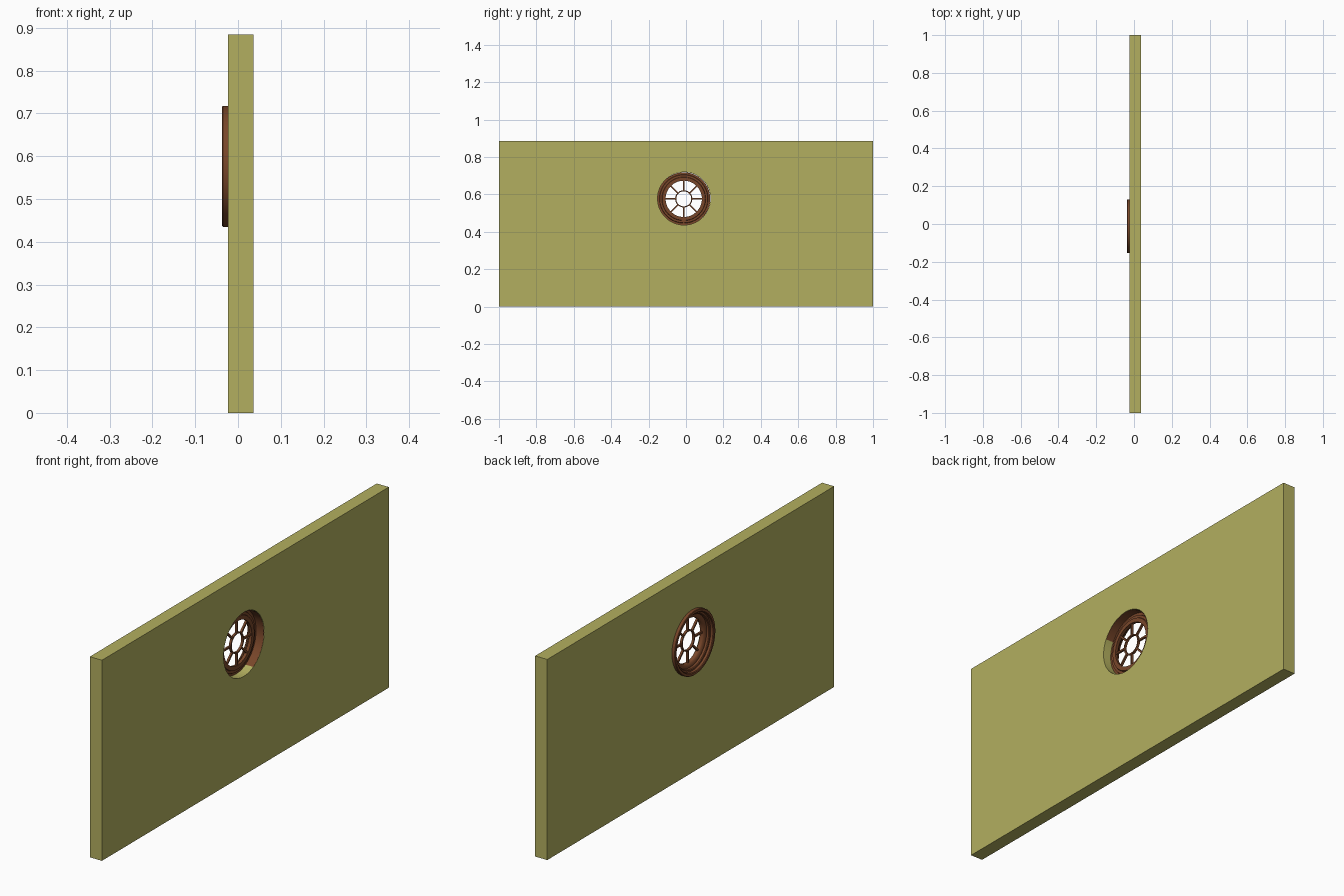
import bpy, bmesh, math
from mathutils import Matrix, Vector

if "Cube" in bpy.data.objects:
    bpy.data.objects.remove(bpy.data.objects["Cube"])

CY, CZ = -0.012, 0.576          # window centre
R = 0.1415                      # window outer radius


def material(name, rgb):
    m = bpy.data.materials.new(name)
    m.diffuse_color = (*rgb, 1)
    m.use_nodes = True
    m.node_tree.nodes["Principled BSDF"].inputs["Base Color"].default_value = m.diffuse_color
    return m


OLIVE = material("olive_plaster", (0.45, 0.43, 0.115))
BROWN = material("brown_wood", (0.19, 0.062, 0.023))


def make_object(name, bm, mat, smooth=False):
    bmesh.ops.recalc_face_normals(bm, faces=bm.faces)
    me = bpy.data.meshes.new(name)
    bm.to_mesh(me)
    bm.free()
    ob = bpy.data.objects.new(name, me)
    bpy.context.collection.objects.link(ob)
    me.materials.append(mat)
    if smooth:
        bpy.ops.object.select_all(action='DESELECT')
        ob.select_set(True)
        bpy.context.view_layer.objects.active = ob
        bpy.ops.object.shade_smooth_by_angle(angle=math.radians(35))
    return ob


def lathe(name, profile, mat, n=64):
    """Revolve a closed (x, radius) profile round the window axis."""
    bm = bmesh.new()
    rings = []
    for i in range(n):
        a = 2 * math.pi * i / n
        rings.append([bm.verts.new((x, CY + r * math.cos(a), CZ + r * math.sin(a)))
                      for x, r in profile])
    k = len(profile)
    for i in range(n):
        p, q = rings[i], rings[(i + 1) % n]
        for j in range(k):
            bm.faces.new((p[j], p[(j + 1) % k], q[(j + 1) % k], q[j]))
    return make_object(name, bm, mat, True)


# wall slab with a round opening
bm = bmesh.new()
bmesh.ops.create_cube(bm, size=1, matrix=Matrix.Translation((0.0065, 0, 0.4425))
                      @ Matrix.Diagonal((0.059, 2, 0.885, 1)))
wall = make_object("wall", bm, OLIVE)

bm = bmesh.new()
bmesh.ops.create_cone(bm, cap_ends=True, segments=64, radius1=R, radius2=R, depth=0.3,
                      matrix=Matrix.Translation((0, CY + 0.0015, CZ + 0.0015))
                      @ Matrix.Rotation(math.pi / 2, 4, 'Y'))
cutter = make_object("opening_cutter", bm, OLIVE)
mod = wall.modifiers.new("opening", 'BOOLEAN')
mod.operation = 'DIFFERENCE'
mod.solver = 'EXACT'
mod.object = cutter
bpy.context.view_layer.objects.active = wall
wall.select_set(True)
bpy.ops.object.modifier_apply(modifier=mod.name)
bpy.data.objects.remove(cutter)

# stepped round frame with a thin lining through the wall
lathe("window_frame", [
    (0.0355, R), (-0.035, R), (-0.037, R - 0.002), (-0.037, 0.130), (-0.034, 0.127),
    (-0.024, 0.126), (-0.024, 0.119), (-0.021, 0.116), (-0.012, 0.115),
    (-0.012, 0.108), (-0.007, 0.099), (-0.004, 0.097),
    (0.008, 0.097), (0.008, 0.115), (0.003, 0.117), (0.003, 0.128),
    (-0.002, 0.130), (-0.002, R - 0.0006), (0.0355, R - 0.0006)], BROWN)

# hub ring in the middle of the lattice
lathe("hub_ring", [(-0.004, 0.046), (-0.004, 0.040), (0.006, 0.040), (0.006, 0.046)],
      BROWN, 48)

# eight glazing bars
bm = bmesh.new()
for i in range(8):
    bmesh.ops.create_cube(bm, size=1, matrix=Matrix.Translation((0.001, CY, CZ))
                          @ Matrix.Rotation(i * math.pi / 4, 4, 'X')
                          @ Matrix.Translation((0, 0.0715, 0))
                          @ Matrix.Diagonal((0.009, 0.055, 0.008, 1)))
make_object("glazing_bars", bm, BROWN)
